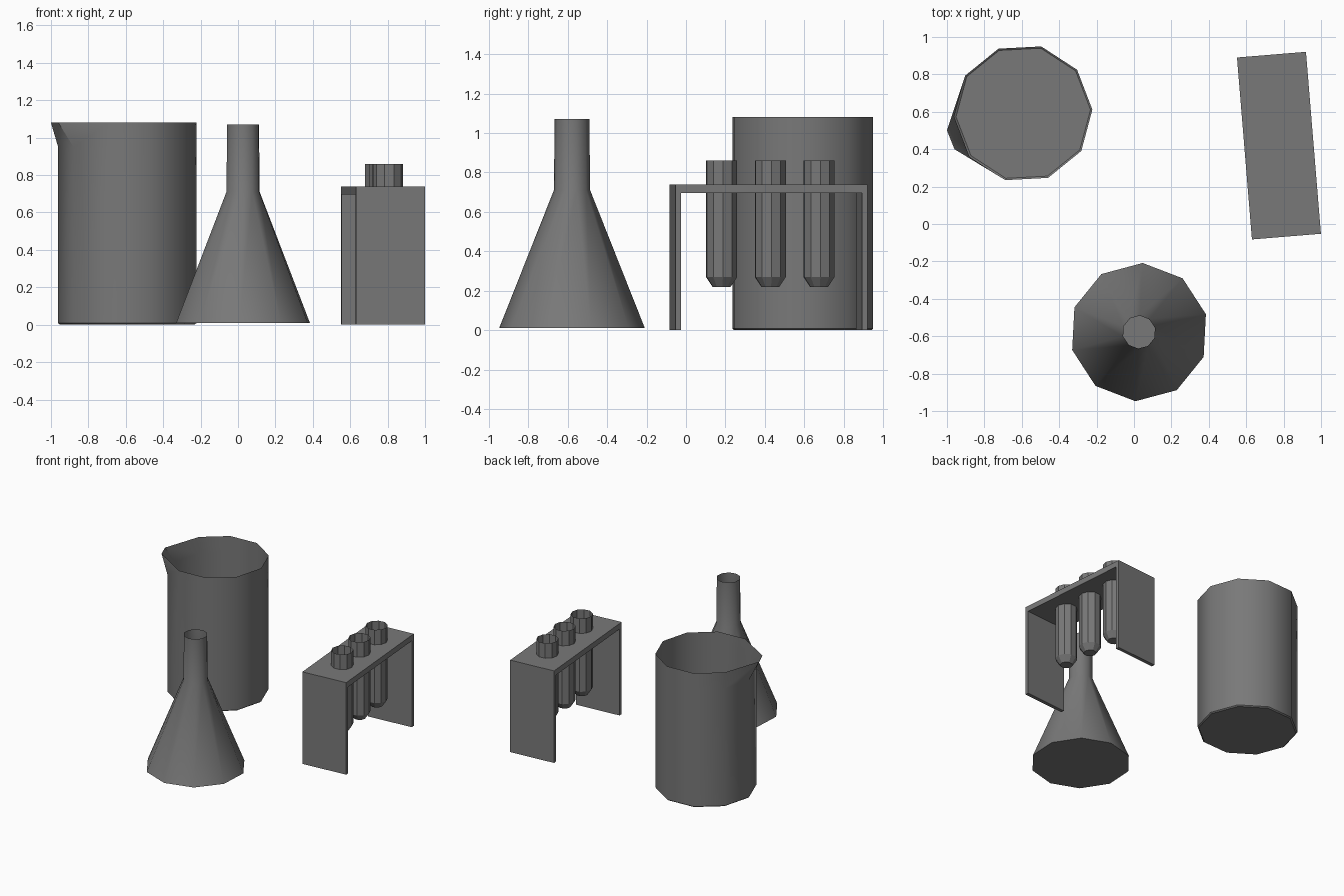
import bpy, bmesh
from math import sin, cos, radians
from mathutils import Matrix, Vector

if "Cube" in bpy.data.objects:
    bpy.data.objects.remove(bpy.data.objects["Cube"])

SIDES = 10
grey = bpy.data.materials.new("dark_grey")
grey.diffuse_color = (0.19, 0.19, 0.19, 1)
grey.use_nodes = True
grey.node_tree.nodes["Principled BSDF"].inputs["Base Color"].default_value = grey.diffuse_color


def ring(r, z, phase):
    return [Vector((r * cos(a), r * sin(a), z))
            for a in (radians(phase + i * 360 / SIDES) for i in range(SIDES))]


def loft(name, rings, loc, rot=0, smooth=True):
    """Skin a stack of rings from a closed base to an open rim."""
    bm = bmesh.new()
    loops = [[bm.verts.new(p) for p in r] for r in rings]
    for a, b in zip(loops, loops[1:]):
        for i in range(SIDES):
            j = (i + 1) % SIDES
            bm.faces.new((a[i], a[j], b[j], b[i]))
    bm.faces.new(loops[0][::-1])
    return finish(name, bm, loc, rot, smooth)


def finish(name, bm, loc, rot=0, smooth=False):
    me = bpy.data.meshes.new(name)
    bm.to_mesh(me)
    bm.free()
    me.materials.append(grey)
    ob = bpy.data.objects.new(name, me)
    bpy.context.collection.objects.link(ob)
    ob.location, ob.rotation_euler.z = loc, rot
    if smooth:
        bpy.ops.object.select_all(action='DESELECT')
        ob.select_set(True)
        bpy.context.view_layer.objects.active = ob
        bpy.ops.object.shade_smooth_by_angle(angle=radians(40))
    return ob


def box(bm, size, centre):
    bmesh.ops.create_cube(bm, size=1, matrix=Matrix.Translation(centre) @ Matrix.Diagonal((*size, 1)))


# Beaker: open shell, two rim corners pulled out and together as a spout
R = 0.37
rim = ring(R, 1.08, 3)
rim[5] = Vector((-0.408, -0.092, 1.08))
rim[6] = Vector((-0.368, -0.192, 1.08))
loft("beaker", [ring(R - 0.01, 0, 3), ring(R, 0.008, 3), ring(R, 0.95, 3), rim],
     (-0.592, 0.592, 0))

# Conical flask, open at the neck
loft("flask", [ring(r, z, 15) for r, z in ((0.37, 0.01), (0.092, 0.71), (0.088, 1.07))],
     (0.027, -0.578, 0))

# Test tube rack: top plate with a panel leg at each end
W, L, H, PLATE, LEG = 0.37, 0.976, 0.74, 0.045, 0.028
turn = radians(4.7)
rack_pos = Vector((0.775, 0.419, 0))
bm = bmesh.new()
box(bm, (W, L, PLATE), (0, 0, H - PLATE / 2))
for s in (-1, 1):
    box(bm, (W, LEG, H - PLATE), (0, s * (L - LEG) / 2, (H - PLATE) / 2))
finish("tube_rack", bm, rack_pos, turn)

# Three open test tubes passing through the plate
for i in (-1, 0, 1):
    offset = Matrix.Rotation(turn, 3, 'Z') @ Vector((0.007, 0.008 + 0.248 * i, 0))
    loft(f"test_tube_{i + 2}",
         [ring(r, z, 0) for r, z in ((0.047, 0.22), (0.081, 0.27), (0.081, 0.86))],
         rack_pos + offset, turn, smooth=False)
